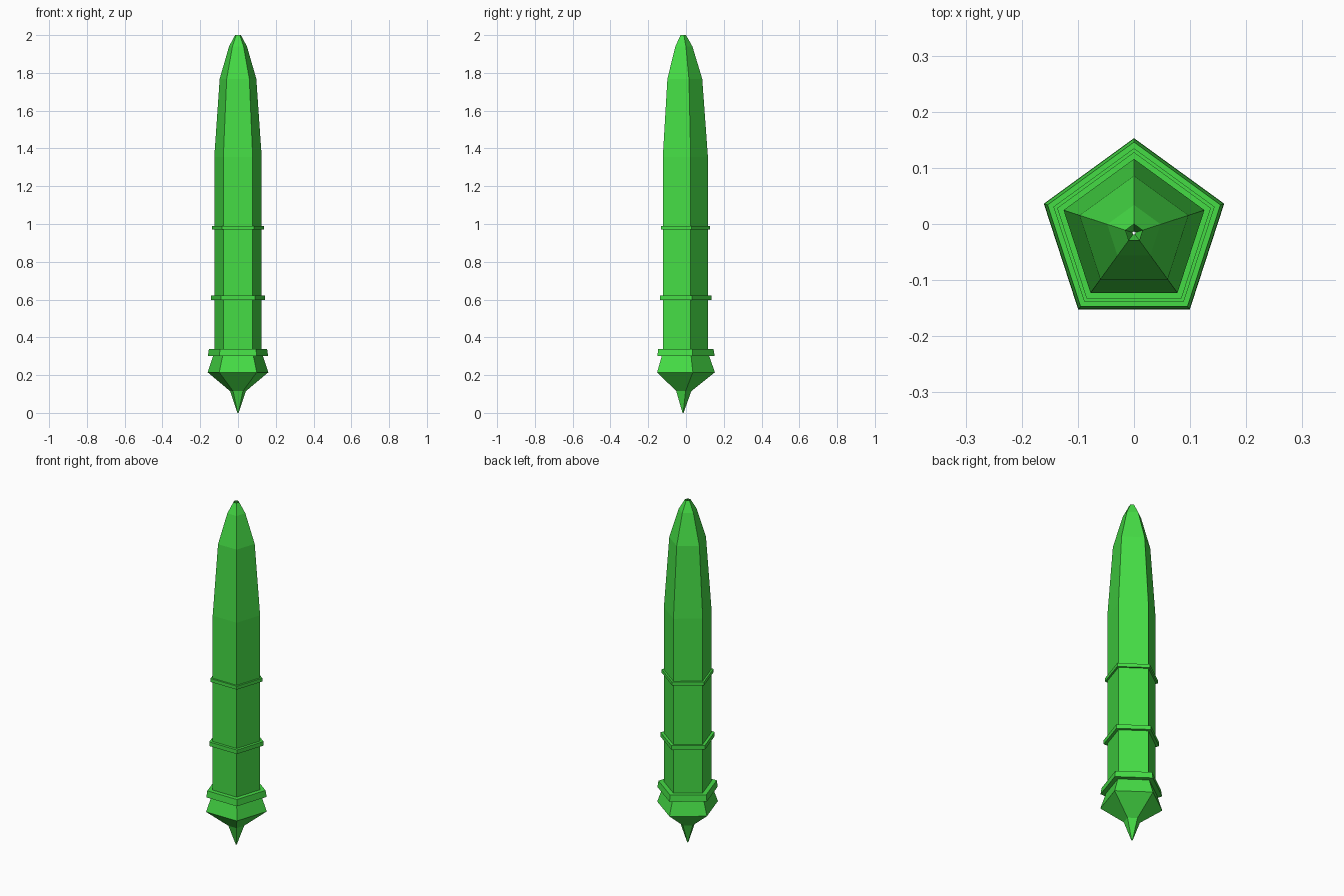
import bpy, bmesh, math

if "Cube" in bpy.data.objects:
    bpy.data.objects.remove(bpy.data.objects["Cube"])

SIDES = 5
CENTRE_Y = -0.016   # a pentagon's bounding box is offset from its axis

green = bpy.data.materials.new("green")
green.diffuse_color = (0.06, 0.72, 0.06, 1)
green.use_nodes = True
green.node_tree.nodes["Principled BSDF"].inputs["Base Color"].default_value = green.diffuse_color


def lathe(name, profile):
    """Revolve (radius, z) points, listed bottom to top, into a five-sided open shell."""
    bm = bmesh.new()
    rings = []
    for r, z in profile:
        angles = [math.pi / 2 + 2 * math.pi * i / SIDES for i in range(SIDES)]
        rings.append([bm.verts.new((r * math.cos(a), CENTRE_Y + r * math.sin(a), z)) for a in angles])
    for low, high in zip(rings, rings[1:]):
        for i in range(SIDES):
            j = (i + 1) % SIDES
            bm.faces.new((low[i], low[j], high[j], high[i]))
    mesh = bpy.data.meshes.new(name)
    bm.to_mesh(mesh)
    bm.free()
    mesh.materials.append(green)
    obj = bpy.data.objects.new(name, mesh)
    bpy.context.collection.objects.link(obj)
    return obj


BODY = 0.132

# Spike and flared foot
lathe("bottom_spike", [(0.003, 0), (0.044, 0.115), (0.169, 0.215), (0.139, 0.30)])

# Collar joining the foot to the shaft
lathe("collar", [(0.139, 0.30), (0.168, 0.30), (0.162, 0.337), (BODY, 0.337)])

# Shaft segments separated by raised bands
bands = [(0.151, 0.597, 0.621), (0.144, 0.97, 0.99)]
start = 0.337
for n, (r, z0, z1) in enumerate(bands, 1):
    lathe(f"shaft_segment_{n}", [(BODY, start), (BODY, z0)])
    lathe(f"band_{n}", [(BODY, z0), (r, z0), (r, z1), (BODY, z1)])
    start = z1
lathe("shaft_segment_3", [(BODY, start), (BODY, 1.355)])

# Tapered nose, open at the very top
lathe("nose", [(BODY, 1.355), (0.102, 1.768), (0.05, 1.94), (0.016, 2.0)])
